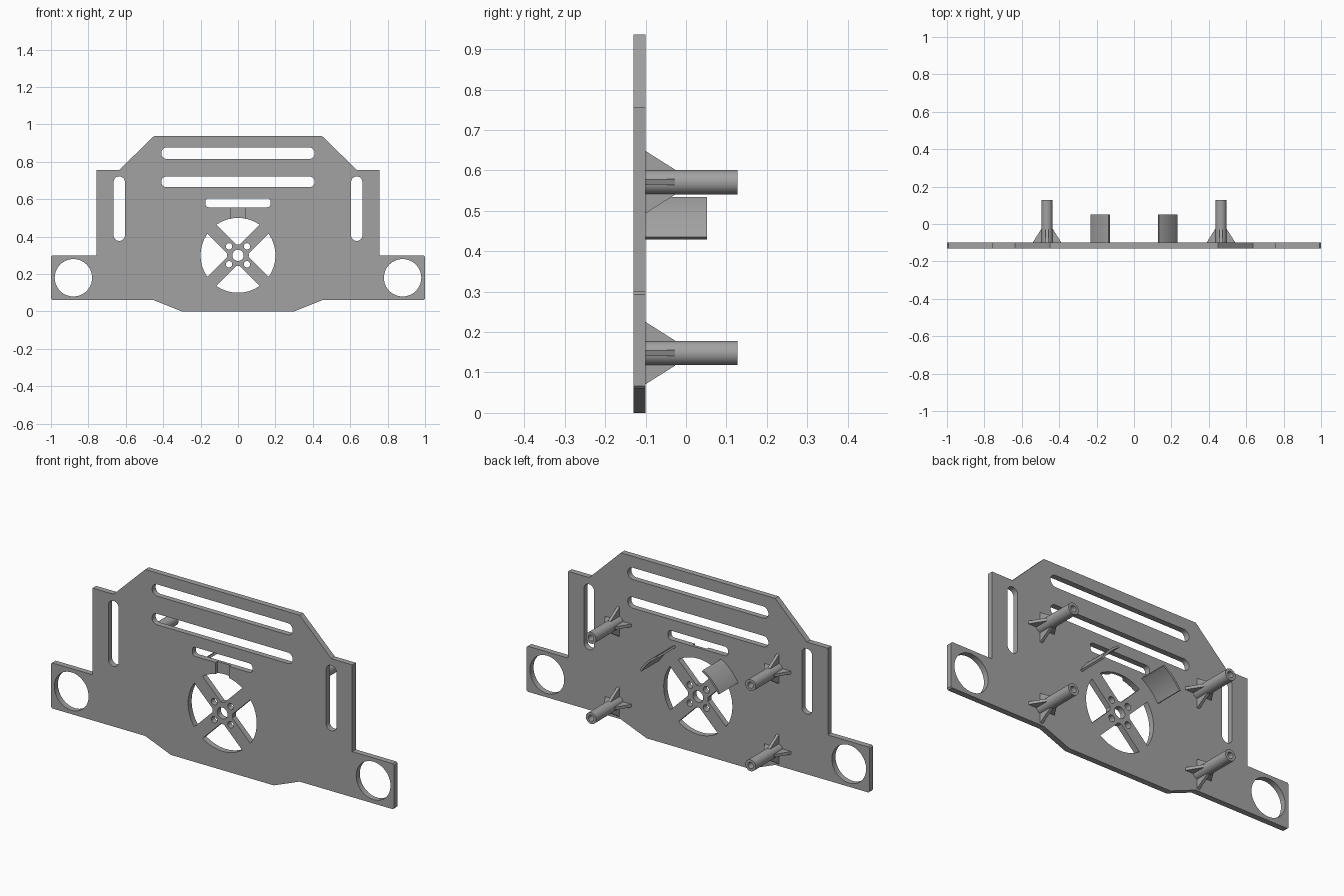
import bpy, bmesh
from math import sin, cos, pi, radians, asin, acos
from mathutils import Matrix, Vector

cube = bpy.data.objects.get("Cube")
if cube:
    bpy.data.objects.remove(cube, do_unlink=True)

grey = bpy.data.materials.new("plain grey")
grey.use_nodes = True
GREY = (0.36, 0.36, 0.36, 1)
grey.diffuse_color = GREY
grey.node_tree.nodes["Principled BSDF"].inputs["Base Color"].default_value = GREY

FRONT, BACK = -0.13, -0.10   # plate faces in y
FAN_Z = 0.30                 # height of the fan opening's centre


def finish(name, bm):
    bmesh.ops.recalc_face_normals(bm, faces=bm.faces)
    mesh = bpy.data.meshes.new(name)
    bm.to_mesh(mesh)
    bm.free()
    mesh.materials.clear()
    mesh.materials.append(grey)
    obj = bpy.data.objects.new(name, mesh)
    bpy.context.collection.objects.link(obj)
    return obj


def smooth(obj):
    bpy.ops.object.select_all(action='DESELECT')
    obj.select_set(True)
    bpy.context.view_layer.objects.active = obj
    bpy.ops.object.shade_smooth_by_angle(angle=radians(30))


def arc(cx, cz, r, a0, a1, n):
    return [(cx + r * cos(a0 + (a1 - a0) * i / n), cz + r * sin(a0 + (a1 - a0) * i / n))
            for i in range(n + 1)]


def circle(cx, cz, r, n=48):
    return arc(cx, cz, r, 0, 2 * pi, n)[:-1]


def rounded(x0, x1, z0, z1, r):
    """Closed rectangle outline with rounded corners."""
    corners = [(x1 - r, z1 - r), (x0 + r, z1 - r), (x0 + r, z0 + r), (x1 - r, z0 + r)]
    pts = []
    for i, (cx, cz) in enumerate(corners):
        for p in arc(cx, cz, r, i * pi / 2, (i + 1) * pi / 2, 8):
            if not pts or (Vector(p) - Vector(pts[-1])).length > 1e-4:
                pts.append(p)
    return pts


def fan_sector(turn, r_out=0.2, r_hub=0.058, half=0.034):
    """Opening between two diagonal spokes of constant width."""
    a_out = pi / 4 - asin(half / r_out)
    a_hub = pi / 4 - asin(half / r_hub)
    return (arc(0, FAN_Z, r_out, turn - a_out, turn + a_out, 20)
            + arc(0, FAN_Z, r_hub, turn + a_hub, turn - a_hub, 4))


# Plate outline, mirrored, followed by every opening
half_outline = [(0.30, 0), (0.45, 0.06), (0.993, 0.06), (1, 0.067), (1, 0.293), (0.993, 0.30),
                (0.757, 0.30), (0.757, 0.757), (0.635, 0.757), (0.45, 0.937)]
loops = [half_outline + [(-x, z) for x, z in reversed(half_outline)]]
loops += [rounded(-0.41, 0.41, 0.815, 0.877, 0.0305),
          rounded(-0.41, 0.41, 0.664, 0.722, 0.0285),
          rounded(-0.175, 0.175, 0.557, 0.605, 0.018)]
for s in (-1, 1):
    loops.append(circle(s * 0.88, 0.18, 0.1))
    loops.append(rounded(s * 0.635 - 0.03, s * 0.635 + 0.03, 0.377, 0.722, 0.0295))
    for t in (-1, 1):
        loops.append(circle(s * 0.048, FAN_Z + t * 0.048, 0.017, 24))
loops += [fan_sector(i * pi / 2) for i in range(4)]
loops.append(circle(0, FAN_Z, 0.03, 32))

# Filled curve turned into the solid plate
curve = bpy.data.curves.new("plate_profile", 'CURVE')
curve.dimensions = '2D'
curve.fill_mode = 'BOTH'
curve.extrude = (BACK - FRONT) / 2
for pts in loops:
    spline = curve.splines.new('POLY')
    spline.points.add(len(pts) - 1)
    for point, (x, z) in zip(spline.points, pts):
        point.co = (x, z, 0, 1)
    spline.use_cyclic_u = True
profile = bpy.data.objects.new("plate_profile", curve)
bpy.context.collection.objects.link(profile)
bpy.context.view_layer.update()
flat = bpy.data.meshes.new_from_object(profile.evaluated_get(bpy.context.evaluated_depsgraph_get()))
bm = bmesh.new()
bm.from_mesh(flat)
bpy.data.objects.remove(profile, do_unlink=True)
bmesh.ops.remove_doubles(bm, verts=bm.verts, dist=1e-5)
bm.transform(Matrix.Translation((0, (FRONT + BACK) / 2, 0)) @ Matrix.Rotation(pi / 2, 4, 'X'))
plate = finish("face_plate", bm)

# Shallow front channel between the short slot and the fan opening
bm = bmesh.new()
bmesh.ops.create_cube(bm, size=1, matrix=Matrix.Translation((0, FRONT, 0.53))
                      @ Matrix.Diagonal((0.08, 0.03, 0.09, 1)))
cutter = finish("channel_cutter", bm)
cutter.hide_render = True
cut = plate.modifiers.new("channel", 'BOOLEAN')
cut.operation = 'DIFFERENCE'
cut.solver = 'EXACT'
cut.object = cutter
bpy.context.view_layer.objects.active = plate
bpy.ops.object.modifier_apply(modifier=cut.name)
bpy.data.objects.remove(cutter, do_unlink=True)
smooth(plate)


def extrude_profile(bm, pts, depth):
    """Face from 3D points pushed along a vector."""
    face = bm.faces.new([bm.verts.new(p) for p in pts])
    out = bmesh.ops.extrude_face_region(bm, geom=[face])
    bmesh.ops.translate(bm, vec=depth,
                        verts=[v for v in out["geom"] if isinstance(v, bmesh.types.BMVert)])


def standoff(name, x, z, r=0.03, bore=0.016, tip=0.127, n=32):
    """Hollow post with four triangular gussets."""
    bm = bmesh.new()
    rings = []
    for rad, y in ((r, BACK), (r, tip), (bore, tip), (bore, BACK)):
        rings.append([bm.verts.new((px, y, pz)) for px, pz in circle(x, z, rad, n)])
    for a, b in zip(rings, rings[1:] + rings[:1]):
        for i in range(n):
            j = (i + 1) % n
            bm.faces.new((a[i], a[j], b[j], b[i]))
    post = finish(name, bm)
    smooth(post)
    bm = bmesh.new()
    for k in range(4):
        d = Vector((cos(k * pi / 2), 0, sin(k * pi / 2)))
        side = Vector((-d.z, 0, d.x)) * 0.0075
        base = Vector((x, BACK, z)) - side
        up = Vector((0, 0.073, 0))
        extrude_profile(bm, [base + d * 0.025, base + d * 0.077,
                             base + d * 0.031 + up, base + d * 0.025 + up], side * 2)
    finish(name + "_gussets", bm)


def curved_guard(name, middle):
    """Thin shell concentric with the fan opening."""
    bm = bmesh.new()
    a0, a1 = middle - radians(15), middle + radians(15)
    ring = arc(0, FAN_Z, 0.27, a0, a1, 16) + arc(0, FAN_Z, 0.259, a1, a0, 16)
    extrude_profile(bm, [Vector((x, BACK, z)) for x, z in ring], Vector((0, 0.152, 0)))
    smooth(finish(name, bm))


for side, s in (("left", 1), ("right", -1)):
    standoff("upper_" + side + "_post", s * 0.465, 0.571)
    standoff("lower_" + side + "_post", s * 0.465, 0.148)
    curved_guard(side + "_fan_guard", pi / 2 - s * pi / 4)
